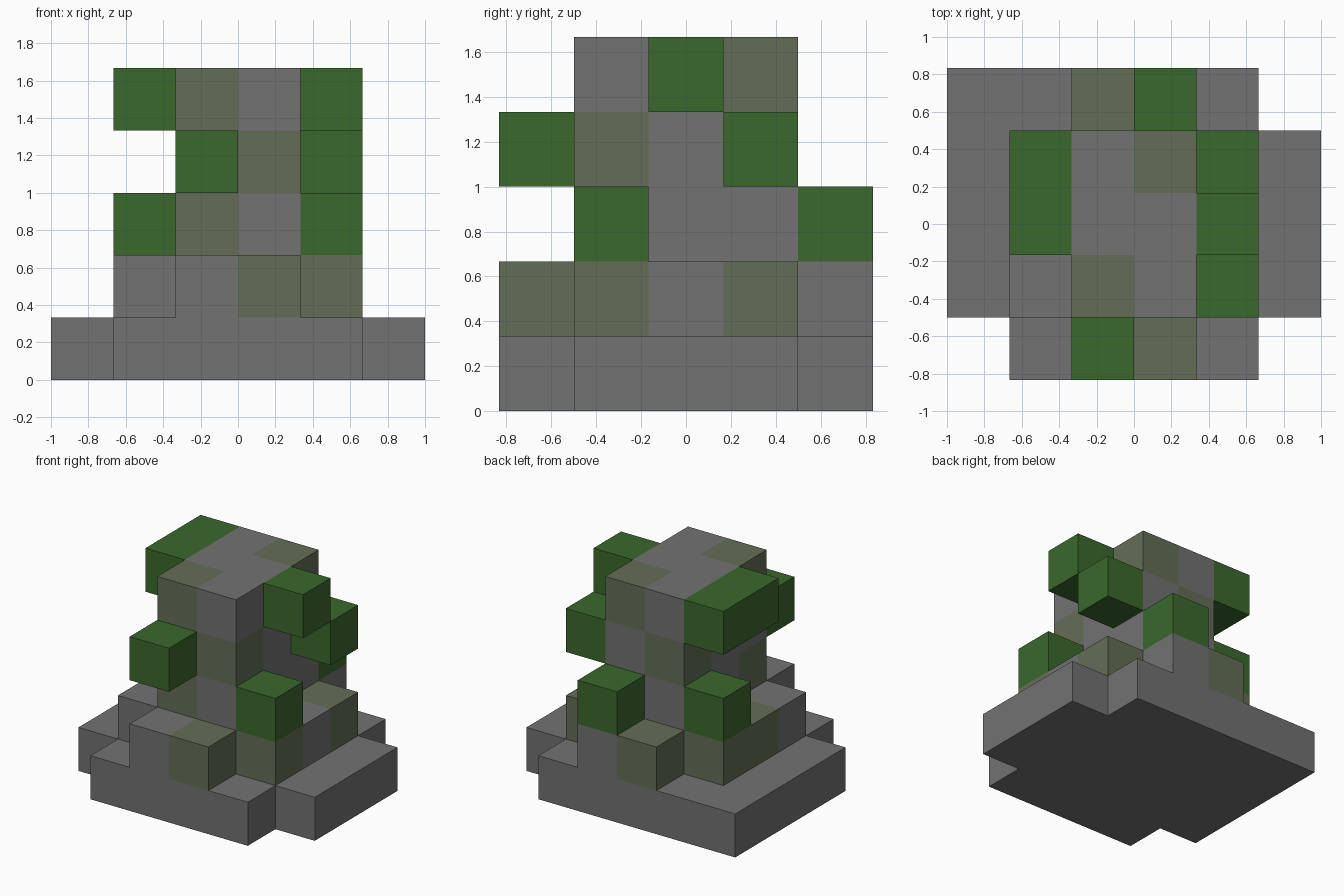
import bpy
import bmesh
from itertools import product
from mathutils import Vector

S = 1 / 3                                  # block size
ORIGIN = Vector((-1, -2.5 * S, 0))         # corner of the block grid

old = bpy.data.objects.get("Cube")
if old:
    bpy.data.objects.remove(old)


def material(name, rgb):
    m = bpy.data.materials.new(name)
    m.use_nodes = True
    m.diffuse_color = (*rgb, 1)
    bsdf = next(n for n in m.node_tree.nodes if n.type == 'BSDF_PRINCIPLED')
    bsdf.inputs["Base Color"].default_value = (*rgb, 1)
    return m


STONE, MOSS, LEAF = range(3)
MATERIALS = [
    material("grey_stone", (0.168, 0.168, 0.168)),
    material("mossy_stone", (0.127, 0.152, 0.093)),
    material("leaf_green", (0.043, 0.138, 0.026)),
]

blocks = {}                                # cell -> (part, colour)


def fill(part, colour, lo, hi):
    """Fill the cells from lo to hi inclusive."""
    for cell in product(*(range(a, b + 1) for a, b in zip(lo, hi))):
        blocks[cell] = (part, colour)


# Broad plinth with notched corners
fill("plinth", STONE, (0, 1, 0), (5, 3, 0))
fill("plinth", STONE, (1, 0, 0), (4, 0, 0))
fill("plinth", STONE, (0, 4, 0), (4, 4, 0))

# Cross-shaped step
fill("step", STONE, (1, 1, 1), (4, 3, 1))
fill("step", STONE, (2, 0, 1), (3, 4, 1))

# Central column
fill("column", STONE, (2, 1, 2), (3, 3, 4))

# Mossy blocks set into the stonework
for cell in [(3, 0, 1), (4, 1, 1), (4, 3, 1), (2, 4, 1), (1, 3, 1), (1, 2, 1),
             (2, 1, 2), (3, 1, 3), (2, 3, 3), (2, 1, 4), (3, 3, 4)]:
    blocks[cell] = (blocks[cell][0], MOSS)

# Leaf clumps clinging to the column
fill("lower_right_leaves", LEAF, (1, 3, 2), (1, 3, 2))
fill("lower_left_leaves", LEAF, (4, 1, 2), (4, 1, 2))
fill("back_leaves", LEAF, (3, 4, 2), (3, 4, 2))
fill("front_leaves", LEAF, (2, 0, 3), (2, 0, 3))
fill("middle_left_leaves", LEAF, (4, 3, 3), (4, 3, 3))
fill("upper_left_leaves", LEAF, (4, 2, 4), (4, 2, 4))
fill("upper_right_leaves", LEAF, (1, 2, 4), (1, 3, 4))


def build(part):
    """Make one object from the exposed sides of a part's blocks."""
    bm = bmesh.new()
    for cell, (owner, colour) in blocks.items():
        if owner != part:
            continue
        centre = ORIGIN + (Vector(cell) + Vector((0.5, 0.5, 0.5))) * S
        for axis, sign in product(range(3), (-1, 1)):
            n = Vector((0, 0, 0))
            n[axis] = sign
            if tuple(int(c + d) for c, d in zip(cell, n)) in blocks:
                continue
            u = Vector((0, 0, 0))
            u[(axis + 1) % 3] = 1
            v = n.cross(u)
            corners = (u + v, v - u, -u - v, u - v)
            face = bm.faces.new([bm.verts.new(centre + (n + c) * S / 2) for c in corners])
            face.material_index = colour
    bmesh.ops.remove_doubles(bm, verts=bm.verts, dist=0.001)
    # Merge flat areas of one colour
    bmesh.ops.dissolve_limit(bm, angle_limit=0.01, verts=bm.verts, edges=bm.edges,
                             delimit={'MATERIAL'})
    mesh = bpy.data.meshes.new(part)
    bm.to_mesh(mesh)
    bm.free()
    for m in MATERIALS:
        mesh.materials.append(m)
    bpy.context.collection.objects.link(bpy.data.objects.new(part, mesh))


for part in dict.fromkeys(owner for owner, _ in blocks.values()):
    build(part)
